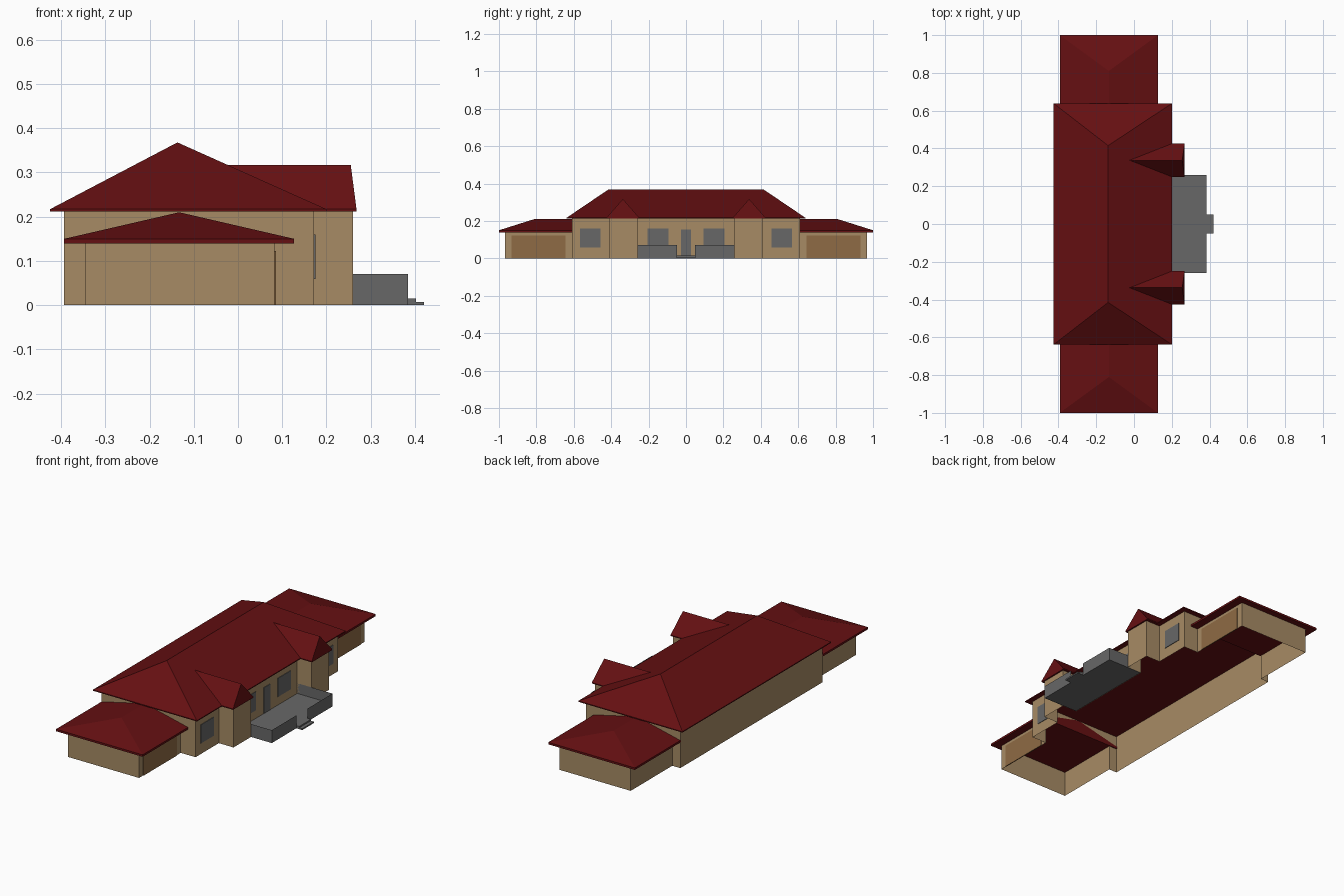
import bpy, bmesh

if "Cube" in bpy.data.objects:
    bpy.data.objects.remove(bpy.data.objects["Cube"])


def material(name, rgb):
    m = bpy.data.materials.new(name)
    m.diffuse_color = (*rgb, 1)
    m.use_nodes = True
    m.node_tree.nodes["Principled BSDF"].inputs["Base Color"].default_value = m.diffuse_color
    return m


TAN = material("tan_wall", (0.39, 0.26, 0.13))
RED = material("dark_red_roof", (0.13, 0.005, 0.006))
GRAY = material("gray_stone_and_glass", (0.137, 0.137, 0.137))
BROWN = material("brown_garage_door", (0.275, 0.147, 0.058))


def finish(name, bm, mat, mirror):
    me = bpy.data.meshes.new(name)
    bm.to_mesh(me)
    bm.free()
    me.materials.append(mat)
    ob = bpy.data.objects.new(name, me)
    bpy.context.collection.objects.link(ob)
    if mirror:
        mod = ob.modifiers.new("mirror", 'MIRROR')
        mod.use_axis = (False, True, False)
        mod.merge_threshold = 0.0001
    return ob


def wall(name, path, z0, z1, mat=TAN):
    """Upright open wall along a plan path, mirrored to the other half."""
    bm = bmesh.new()
    lo = [bm.verts.new((x, y, z0)) for x, y in path]
    hi = [bm.verts.new((x, y, z1)) for x, y in path]
    for i in range(len(path) - 1):
        bm.faces.new((lo[i], lo[i + 1], hi[i + 1], hi[i]))
    return finish(name, bm, mat, True)


def solid(name, pts, mat, mirror=True):
    """Convex solid around a few corner points."""
    bm = bmesh.new()
    for p in pts:
        bm.verts.new(p)
    bmesh.ops.convex_hull(bm, input=bm.verts[:])
    bmesh.ops.dissolve_limit(bm, angle_limit=0.002, verts=bm.verts[:], edges=bm.edges[:])
    bmesh.ops.recalc_face_normals(bm, faces=bm.faces[:])
    return finish(name, bm, mat, mirror)


def corners(x0, x1, y0, y1, z0, z1):
    return [(x, y, z) for x in (x0, x1) for y in (y0, y1) for z in (z0, z1)]


def box(name, x0, x1, y0, y1, z0, z1, mat, mirror=True):
    return solid(name, corners(x0, x1, y0, y1, z0, z1), mat, mirror)


# Main house walls, with a projecting bay on each half
wall("facade_wall", [(.172, 0), (.172, .26), (.26, .26), (.26, .41),
                     (.172, .41), (.172, .61)], 0, .213)
wall("rear_wall", [(-.393, .61), (-.393, 0)], 0, .213)

# End walls, notched where the garage wings join
bm = bmesh.new()
profile = [(-.393, 0), (-.345, 0), (-.345, .14), (-.133, .208), (.083, .14),
           (.083, 0), (.172, 0), (.172, .213), (-.393, .213)]
bm.faces.new([bm.verts.new((x, .61, z)) for x, z in reversed(profile)])
finish("end_wall", bm, TAN, True)

# Garage wing walls
wall("wing_wall", [(.083, .61), (.083, .967), (-.345, .967), (-.345, .61)], 0, .142)

# Hipped roofs with a thin fascia
solid("main_roof", corners(-.425, .2, -.638, .638, .212, .217)
      + [(-.137, -.415, .368), (-.137, .415, .368)], RED, False)
solid("wing_roof", corners(-.393, .127, .605, 1.0, .139, .15)
      + [(-.133, .605, .21), (-.133, .81, .21)], RED)
solid("bay_roof", corners(.02, .268, .25, .425, .212, .217)
      + [(-.025, .3375, .317), (.255, .3375, .317)], RED)

# Windows and doors as thin plates on the facade
box("outer_window", .17, .175, .456, .568, .059, .16, GRAY)
box("inner_window", .17, .175, .094, .206, .059, .16, GRAY)
box("front_door", .17, .175, -.027, .027, .015, .155, GRAY, False)
box("garage_door", .081, .086, .645, .932, 0, .123, BROWN)

# Porch floor, parapet and entrance steps
box("porch_floor", .174, .384, -.259, .259, 0, .015, GRAY, False)
wall("porch_parapet", [(.385, .047), (.385, .26), (.174, .26)], 0, .07, GRAY)
box("upper_step", .384, .403, -.05, .05, 0, .015, GRAY, False)
box("lower_step", .403, .421, -.05, .05, 0, .0075, GRAY, False)
